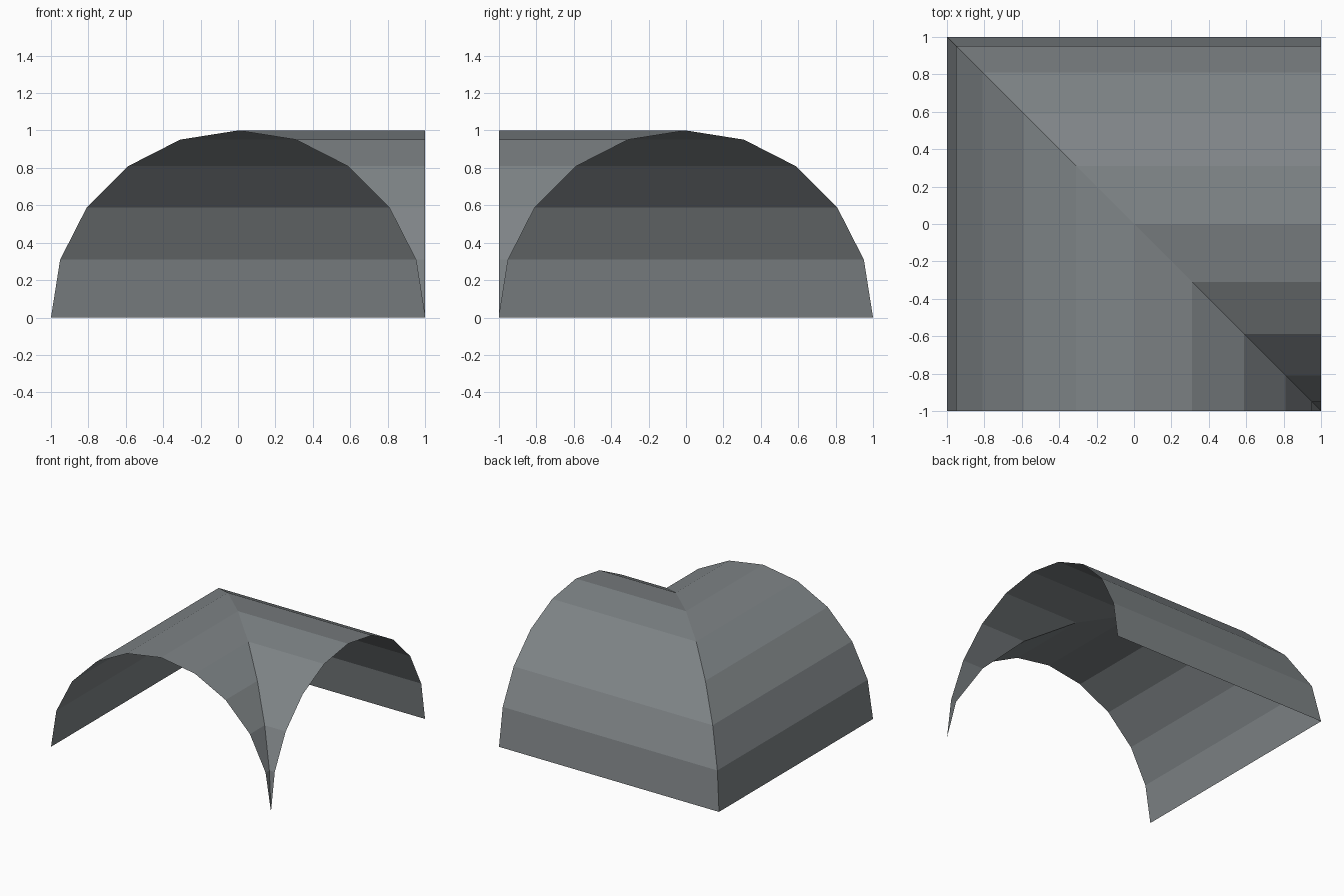
import bpy, bmesh, math

if "Cube" in bpy.data.objects:
    bpy.data.objects.remove(bpy.data.objects["Cube"])

SEGMENTS = 10

stone = bpy.data.materials.new("slate grey")
stone.diffuse_color = (0.21, 0.23, 0.24, 1)
stone.use_nodes = True
stone.node_tree.nodes["Principled BSDF"].inputs["Base Color"].default_value = stone.diffuse_color

# Half-round arch profile: (offset across, height)
profile = [(math.cos(math.pi * i / SEGMENTS), math.sin(math.pi * i / SEGMENTS))
           for i in range(SEGMENTS + 1)]

bm = bmesh.new()


def add_arm(place):
    """Sweep the arch from its open end to the diagonal mitre."""
    for (c0, z0), (c1, z1) in zip(profile, profile[1:]):
        corners = [(c0, -1, z0), (c1, -1, z1), (c1, -c1, z1), (c0, -c0, z0)]
        bm.faces.new([bm.verts.new(place(*p)) for p in corners])


# Front arm, then its mirror across the diagonal as the right arm
add_arm(lambda x, y, z: (x, y, z))
add_arm(lambda x, y, z: (-y, -x, z))

# Weld the mitre and collapse the pointed inner corner
bmesh.ops.remove_doubles(bm, verts=bm.verts[:], dist=1e-4)
bm.normal_update()
for f in bm.faces:
    if f.normal.z < 0:
        f.normal_flip()

mesh = bpy.data.meshes.new("corner_vault")
bm.to_mesh(mesh)
bm.free()
mesh.materials.append(stone)
vault = bpy.data.objects.new("corner_vault", mesh)
bpy.context.collection.objects.link(vault)
